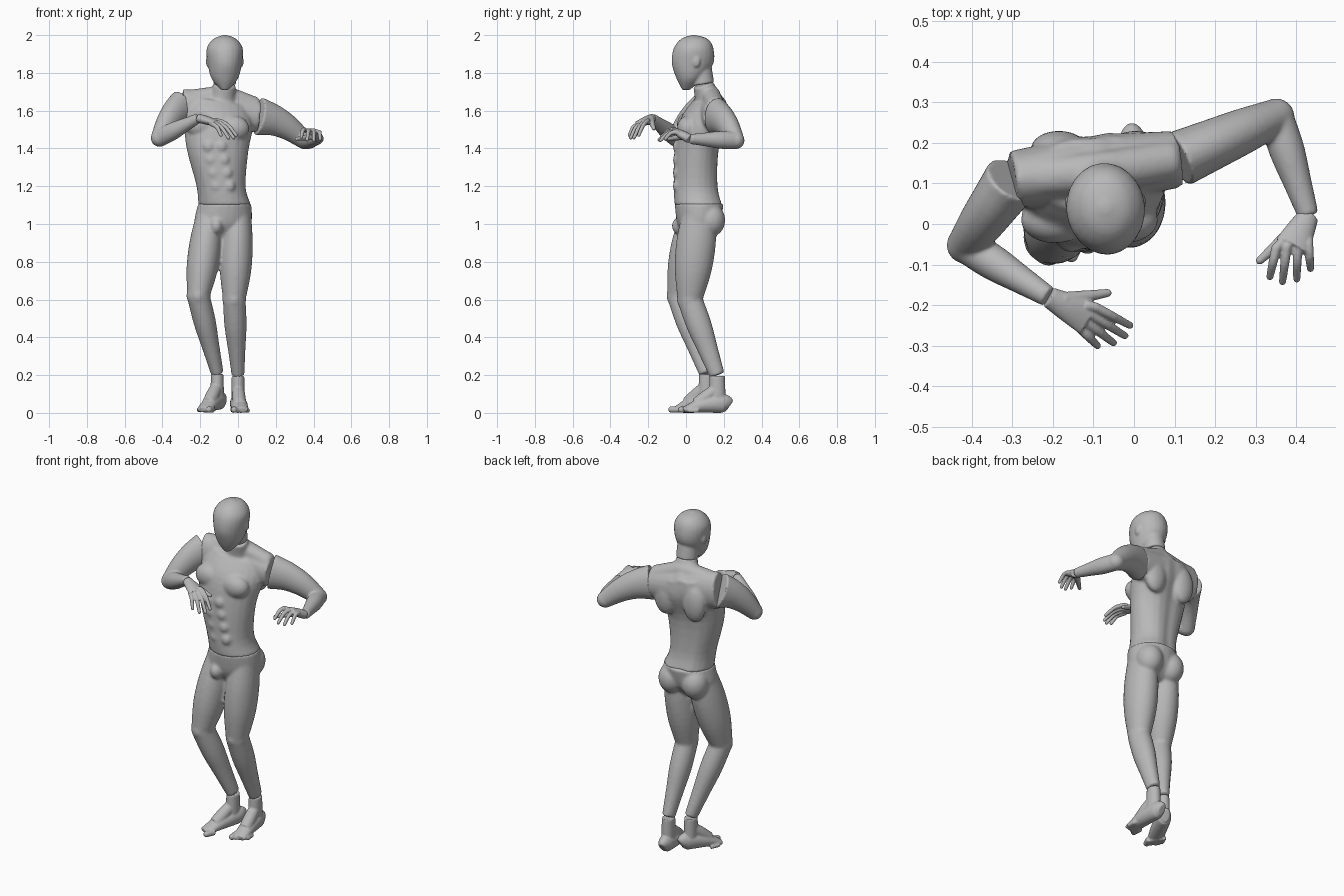
import bpy
import bmesh
import math
from mathutils import Vector, Matrix

default_cube = bpy.context.scene.objects.get("Cube")
if default_cube:
    bpy.data.objects.remove(default_cube, do_unlink=True)

# One matte grey for the whole figure
grey = bpy.data.materials.new("matte_grey")
grey.use_nodes = True
grey.diffuse_color = (0.48, 0.48, 0.48, 1)
shader = next(node for node in grey.node_tree.nodes if node.type == "BSDF_PRINCIPLED")
shader.inputs["Base Color"].default_value = grey.diffuse_color
shader.inputs["Roughness"].default_value = 0.7

UP = Vector((0, 0, 1))
SIDEWAYS = Vector((1, 0, 0))


def refine(sections, steps=4):
    """Catmull-Rom interpolation of section tuples."""
    result = []
    last = len(sections) - 1
    for i in range(last):
        before, start = sections[max(i - 1, 0)], sections[i]
        end, after = sections[i + 1], sections[min(i + 2, last)]
        for k in range(steps):
            t = k / steps
            result.append([
                q + t / 2 * (r - p + t * (2 * p - 5 * q + 4 * r - s + t * (3 * (q - r) + s - p)))
                for p, q, r, s in zip(before, start, end, after)])
    result.append(list(sections[-1]))
    return result


def loft(bm, sections, level=False, lean=0, groove=0, count=24):
    """Skin elliptical sections (x, y, z, half width, half depth)."""
    path = refine(sections)
    last = len(path) - 1
    rings = []
    for i, (x, y, z, width, depth) in enumerate(path):
        if level:
            tilt = lean * (z - path[0][2])
            u, v = Vector((1, 0.1, tilt)), Vector((-0.1, 1, 0))
        else:
            along = Vector(path[min(i + 1, last)][:3]) - Vector(path[max(i - 1, 0)][:3])
            along.normalize()
            u = SIDEWAYS if abs(along.z) > 0.9 else along.cross(UP)
            u = (u - along * u.dot(along)).normalized()
            v = along.cross(u)
        ring = []
        for k in range(count):
            angle = math.tau * k / count
            # The groove runs down the spine
            dent = groove * math.exp(-((angle - math.pi / 2) / 0.3) ** 2)
            offset = u * width * math.cos(angle) + v * depth * math.sin(angle) * (1 - dent)
            ring.append(bm.verts.new(Vector((x, y, z)) + offset))
        rings.append(ring)
    for lower, upper in zip(rings, rings[1:]):
        for k in range(count):
            n = (k + 1) % count
            bm.faces.new((lower[k], lower[n], upper[n], upper[k]))
    bm.faces.new(rings[0][::-1])
    bm.faces.new(rings[-1])


def limb(bm, start, end, widths, near=1, far=1, bow=0):
    """Tapered limb; its depth is the width times a factor going from near to far."""
    start, end = Vector(start), Vector(end)
    sections = []
    for i, width in enumerate(widths):
        t = i / (len(widths) - 1)
        centre = start.lerp(end, t) + UP * bow * math.sin(math.pi * t)
        sections.append((*centre, width, width * (near + (far - near) * t)))
    loft(bm, sections)


def blob(bm, centre, radii):
    bmesh.ops.create_uvsphere(bm, u_segments=24, v_segments=14, radius=1,
                              matrix=Matrix.Translation(centre) @ Matrix.Diagonal((*radii, 1)))


def ball(bm, centre, radius):
    blob(bm, centre, (radius, radius, radius))


def finish(name, bm, voxel, rounds):
    """Fuse the overlapping volumes into one smooth skin."""
    bmesh.ops.recalc_face_normals(bm, faces=bm.faces)
    rough = bpy.data.meshes.new(name + "_rough")
    bm.to_mesh(rough)
    bm.free()
    part = bpy.data.objects.new(name, rough)
    bpy.context.collection.objects.link(part)
    fuse = part.modifiers.new("fuse", "REMESH")
    fuse.mode, fuse.voxel_size = "VOXEL", voxel
    soften = part.modifiers.new("soften", "SMOOTH")
    soften.factor, soften.iterations = 0.5, rounds
    graph = bpy.context.evaluated_depsgraph_get()
    skin = bpy.data.meshes.new_from_object(part.evaluated_get(graph))
    part.modifiers.clear()
    part.data = skin
    skin.name = name
    skin.materials.clear()
    skin.materials.append(grey)
    skin.polygons.foreach_set("use_smooth", [True] * len(skin.polygons))
    bpy.data.meshes.remove(rough)


# Joints shared by neighbouring parts
right_shoulder, left_shoulder = Vector((-.3, .11, 1.61)), Vector((.11, .16, 1.57))
right_wrist, left_wrist = Vector((-.21, -.18, 1.56)), Vector((.43, .02, 1.45))
right_ankle, left_ankle = Vector((-.11, .11, .21)), Vector((0, .165, .2))
neck = Vector((-.07, .09, 1.74))

# Head: smooth faceless mask with the upper neck
bm = bmesh.new()
loft(bm, [(neck.x, *row) for row in (
    (0, 1.71, .02, .02), (.02, 1.77, .07, .07), (.035, 1.85, .09, .11),
    (.04, 1.93, .095, .105), (.045, 1.98, .06, .07), (.04, 2, .01, .01))], level=True)
limb(bm, neck, (neck.x, .07, 1.86), (.06, .06, .06))
for side in (-1, 1):
    blob(bm, (neck.x + .09 * side, .055, 1.86), (.01, .02, .03))
finish("head", bm, .006, 6)

# Torso: rib cage, shoulder girdle, neck base and muscles
bm = bmesh.new()
loft(bm, [(-.07, .07, 1.1, .14, .13), (-.09, .055, 1.2, .13, .12), (-.11, .06, 1.4, .165, .12),
          (-.1, .1, 1.55, .18, .13), (-.1, .13, 1.65, .15, .09)], level=True, lean=-.3, groove=.13)
limb(bm, right_shoulder, left_shoulder, (.07, .08, .08, .07), near=1.5, far=1.2)
limb(bm, (-.09, .13, 1.62), neck, (.09, .07, .06), far=.9)
for shoulder in (right_shoulder, left_shoulder):
    nape = neck + Vector((0, .04, -.05))
    limb(bm, nape, shoulder.lerp(nape, .1) + UP * .04, (.05, .05), near=.9)
for side in (-1, 1):
    blob(bm, (-.11 + .085 * side, .01, 1.515 - .01 * side), (.085, .058, .068))
    blob(bm, (-.09 + .095 * side, .185, 1.53), (.07, .045, .11))
    for row in range(4):
        height = 1.2 + .07 * row
        blob(bm, (.16 - .2 * height + .033 * side, -.044, height), (.033, .026, .034))
finish("torso", bm, .008, 7)

# Pelvis and both legs down to the ankles
bm = bmesh.new()
loft(bm, [(-.07, .07, 1.11, .14, .13), (-.08, .065, 1, .15, .11), (-.08, .055, .93, .09, .06)], level=True)
blob(bm, (-.115, -.035, .99), (.034, .04, .045))
for hip, knee, ankle in (((-.15, .065, 1.05), (-.21, -.035, .62), right_ankle),
                         ((0, .07, 1.05), (-.02, .02, .6), left_ankle)):
    limb(bm, hip, knee, (.07, .085, .083, .06), near=1.3, far=1.1)
    limb(bm, knee, ankle, (.06, .059, .046, .034), near=1.1, far=1.2)
    blob(bm, Vector(hip) + Vector((0, .06, -.03)), (.074, .078, .088))
    ball(bm, knee, .063)
    blob(bm, Vector(knee) + Vector((0, -.035, 0)), (.036, .034, .045))
finish("pelvis_and_legs", bm, .008, 7)


# Feet: heel, arch, instep and five toes, laid out along a heading
def foot(name, ankle, heading, lift, inner):
    forward = Vector(heading).normalized()
    across = forward.cross(UP) * inner

    def place(reach, offset, height):
        ground = Vector((ankle.x, ankle.y, 0)) + forward * reach + across * offset
        return ground + UP * (height + lift * (.2 - reach) / .26)

    bm = bmesh.new()
    sole = ((-.065, .035, .02), (-.03, .05, .04), (.08, .04, .045), (.18, .015, .04))
    loft(bm, [(*place(reach, 0, height), width, height) for reach, height, width in sole])
    limb(bm, place(0, 0, .04), (ankle.x, ankle.y, ankle.z - .005), (.035, .035, .034), near=1.3, far=1.2)
    limb(bm, place(0, 0, .13), place(.11, 0, .045), (.03, .035, .035))
    for toe in range(5):
        size = .012 if toe else .017
        tip = place(.19 - .01 * toe, .036 - .019 * toe, size)
        limb(bm, tip - forward * .05, tip, (size, size))
        ball(bm, tip, size)
    finish(name, bm, .005, 4)


foot("right_foot", right_ankle, (-.4, -.9, 0), .02, inner=-1)
foot("left_foot", left_ankle, (.08, -1, 0), 0, inner=1)


# Arms: upper arm and forearm fused at a bent elbow
def arm(name, shoulder, elbow, wrist):
    bm = bmesh.new()
    limb(bm, shoulder, elbow, (.07, .063, .056, .045), near=1.45, far=1.05, bow=.025)
    ball(bm, elbow, .046)
    limb(bm, elbow, wrist, (.043, .044, .035, .026), near=1.1, far=1)
    finish(name, bm, .006, 6)


arm("right_arm", right_shoulder, (-.416, -.052, 1.455), right_wrist)
arm("left_arm", left_shoulder, (.35, .264, 1.443), left_wrist)


# Hands: palm, four drooping fingers and a thumb
def hand(name, wrist, knuckles, fingertips, thumb_tip):
    index, little = map(Vector, knuckles)
    index_tip, little_tip = map(Vector, fingertips)
    bm = bmesh.new()
    limb(bm, wrist, index.lerp(little, .5), (.026, .036, .044), near=.9, far=.35)
    for finger in range(4):
        t = finger / 3
        base, tip = index.lerp(little, t), index_tip.lerp(little_tip, t)
        # The middle fingers reach further
        tip += (tip - base).normalized() * .025 * math.sin(math.pi * t)
        limb(bm, base.lerp(wrist, .2), base, (.012, .012))
        limb(bm, base, tip, (.012, .011, .009), bow=.014)
        ball(bm, base, .012)
        ball(bm, tip, .009)
    limb(bm, wrist.lerp(index, .3), thumb_tip, (.02, .015, .01))
    ball(bm, thumb_tip, .01)
    finish(name, bm, .0035, 3)


hand("right_hand", right_wrist, ((-.095, -.205, 1.545), (-.13, -.26, 1.525)),
     ((-.01, -.25, 1.47), (-.09, -.3, 1.47)), (-.065, -.17, 1.505))
hand("left_hand", left_wrist, ((.35, -.06, 1.5), (.43, -.05, 1.485)),
     ((.335, -.13, 1.46), (.435, -.11, 1.45)), (.31, -.09, 1.45))
